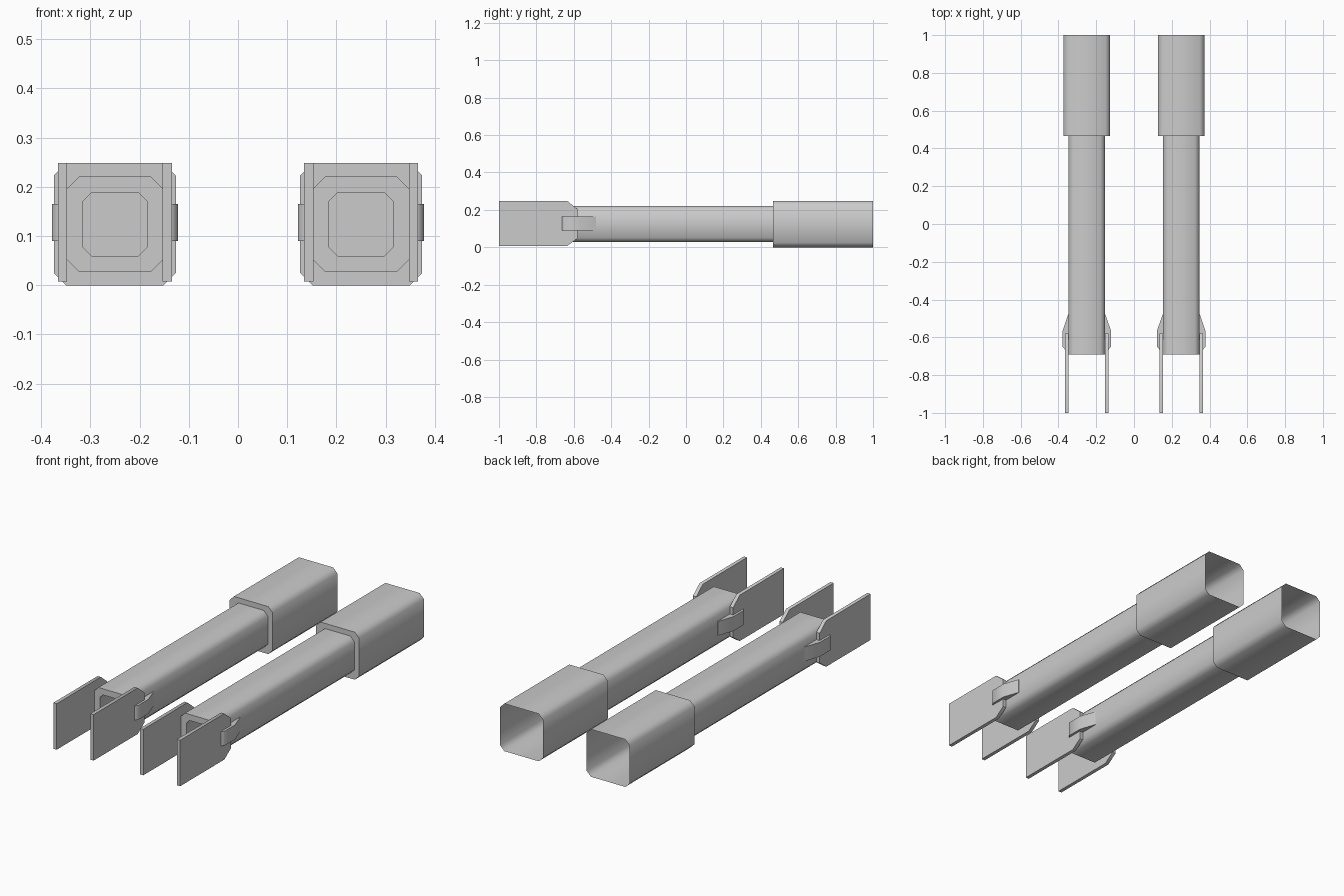
import bpy, bmesh, math

if "Cube" in bpy.data.objects:
    bpy.data.objects.remove(bpy.data.objects["Cube"])

ZC = 0.124  # height of the tube axis


def finish(name, bm):
    bmesh.ops.recalc_face_normals(bm, faces=bm.faces[:])
    me = bpy.data.meshes.new(name)
    bm.to_mesh(me)
    bm.free()
    ob = bpy.data.objects.new(name, me)
    bpy.context.collection.objects.link(ob)
    bpy.ops.object.select_all(action='DESELECT')
    ob.select_set(True)
    bpy.context.view_layer.objects.active = ob
    bpy.ops.object.shade_smooth_by_angle(angle=math.radians(50))
    return ob


def ring(bm, cx, y, r, c):
    # square of half width r with corners cut by c
    k = r - c
    pts = [(r, -k), (r, k), (k, r), (-k, r), (-r, k), (-r, -k), (-k, -r), (k, -r)]
    return [bm.verts.new((cx + x, y, ZC + z)) for x, z in pts]


def prism(name, pts_a, pts_b):
    # solid between two matching outlines
    bm = bmesh.new()
    a = [bm.verts.new(p) for p in pts_a]
    b = [bm.verts.new(p) for p in pts_b]
    bm.faces.new(a)
    bm.faces.new(b)
    n = len(a)
    for i in range(n):
        j = (i + 1) % n
        bm.faces.new((a[i], a[j], b[j], b[i]))
    return finish(name, bm)


def tube(name, cx):
    # recessed mouth, slim barrel, wide sleeve left open at the rear
    bm = bmesh.new()
    stations = [(-0.49, 0.065, 0.018), (-0.69, 0.065, 0.018), (-0.69, 0.097, 0.024),
                (0.465, 0.097, 0.024), (0.465, 0.124, 0.025), (1.0, 0.124, 0.025)]
    rings = [ring(bm, cx, *s) for s in stations]
    bm.faces.new(rings[0])
    for a, b in zip(rings, rings[1:]):
        for i in range(8):
            j = (i + 1) % 8
            bm.faces.new((a[i], a[j], b[j], b[i]))
    return finish(name, bm)


# side outline of the front plates (y, z) and top outline of the hinge blocks (offset, y)
PLATE = [(-1.0, 0.008), (-0.635, 0.008), (-0.58, 0.047), (-0.58, 0.203),
         (-0.635, 0.248), (-1.0, 0.248)]
HINGE = [(0.09, -0.48), (0.099, -0.48), (0.128, -0.565), (0.128, -0.65),
         (0.115, -0.665), (0.09, -0.665)]

for side, cx in (("left", -0.25), ("right", 0.25)):
    tube(f"{side}_tube", cx)
    for pos, s in (("a", -1), ("b", 1)):
        prism(f"{side}_front_plate_{pos}",
              [(cx + s * 0.097, y, z) for y, z in PLATE],
              [(cx + s * 0.116, y, z) for y, z in PLATE])
        prism(f"{side}_hinge_block_{pos}",
              [(cx + s * x, y, 0.09) for x, y in HINGE],
              [(cx + s * x, y, 0.165) for x, y in HINGE])
